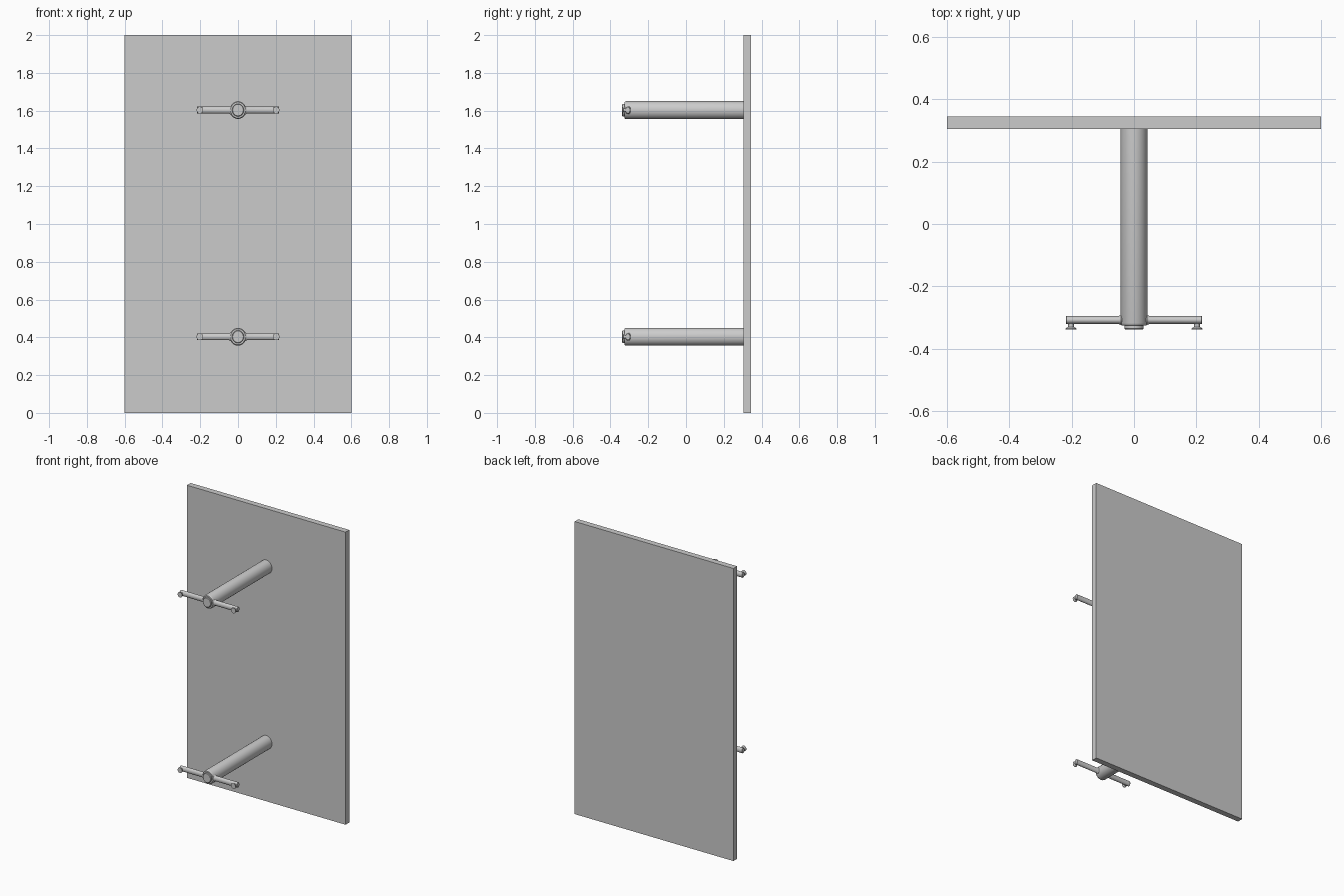
import bpy, bmesh, math

if "Cube" in bpy.data.objects:
    bpy.data.objects.remove(bpy.data.objects["Cube"])


def finish(name, bm):
    bmesh.ops.recalc_face_normals(bm, faces=bm.faces)
    me = bpy.data.meshes.new(name)
    bm.to_mesh(me)
    bm.free()
    ob = bpy.data.objects.new(name, me)
    bpy.context.collection.objects.link(ob)
    return ob


def lathe(name, axis, profile, center, squash=(1, 1), sides=32):
    """Closed turned shape: profile is (radius, position along axis)."""
    bm = bmesh.new()
    rings = []
    for r, p in profile:
        ring = []
        for i in range(sides):
            a = 2 * math.pi * i / sides
            u, v = r * squash[0] * math.cos(a), r * squash[1] * math.sin(a)
            co = (p, u, v) if axis == 'X' else (u, p, v)
            ring.append(bm.verts.new([c + d for c, d in zip(center, co)]))
        rings.append(ring)
    for a, b in zip(rings, rings[1:]):
        for i in range(sides):
            j = (i + 1) % sides
            bm.faces.new((a[i], a[j], b[j], b[i]))
    bm.faces.new(rings[0])
    bm.faces.new(rings[-1])
    ob = finish(name, bm)
    bpy.ops.object.select_all(action='DESELECT')
    ob.select_set(True)
    bpy.context.view_layer.objects.active = ob
    bpy.ops.object.shade_smooth_by_angle(angle=math.radians(35))
    return ob


# Table top, standing on its short edge
bm = bmesh.new()
bmesh.ops.create_cube(bm, size=1)
bmesh.ops.scale(bm, vec=(1.2, 0.04, 2.0), verts=bm.verts)
bmesh.ops.translate(bm, vec=(0, 0.325, 1.0), verts=bm.verts)
finish("table_top", bm)

for tag, z in (("lower", 0.403), ("upper", 1.603)):
    # Column with rounded lower rim and a round end cap
    lathe(f"{tag}_column", 'Y',
          [(0.0435, 0.305), (0.0435, -0.318), (0.042, -0.323), (0.039, -0.326),
           (0.031, -0.326), (0.031, -0.335), (0.028, -0.338)],
          (0, 0, z), (1, 1.08), 40)
    for side, s in (("left", -1), ("right", 1)):
        # Oval foot bar, flared slightly where it meets the column
        lathe(f"{tag}_{side}_foot_bar", 'X',
              [(0.0135, s * 0.03), (0.0165, s * 0.041), (0.0145, s * 0.044),
               (0.0135, s * 0.049), (0.0135, s * 0.216), (0.012, s * 0.218)],
              (0, -0.308, z), (1, 1.35), 24)
        # Levelling glide: threaded stem and flared pad
        lathe(f"{tag}_{side}_glide", 'Y',
              [(0.009, -0.312), (0.009, -0.330), (0.016, -0.334),
               (0.0175, -0.336), (0.0175, -0.339)],
              (s * 0.202, 0, z), (1, 1.05), 24)
